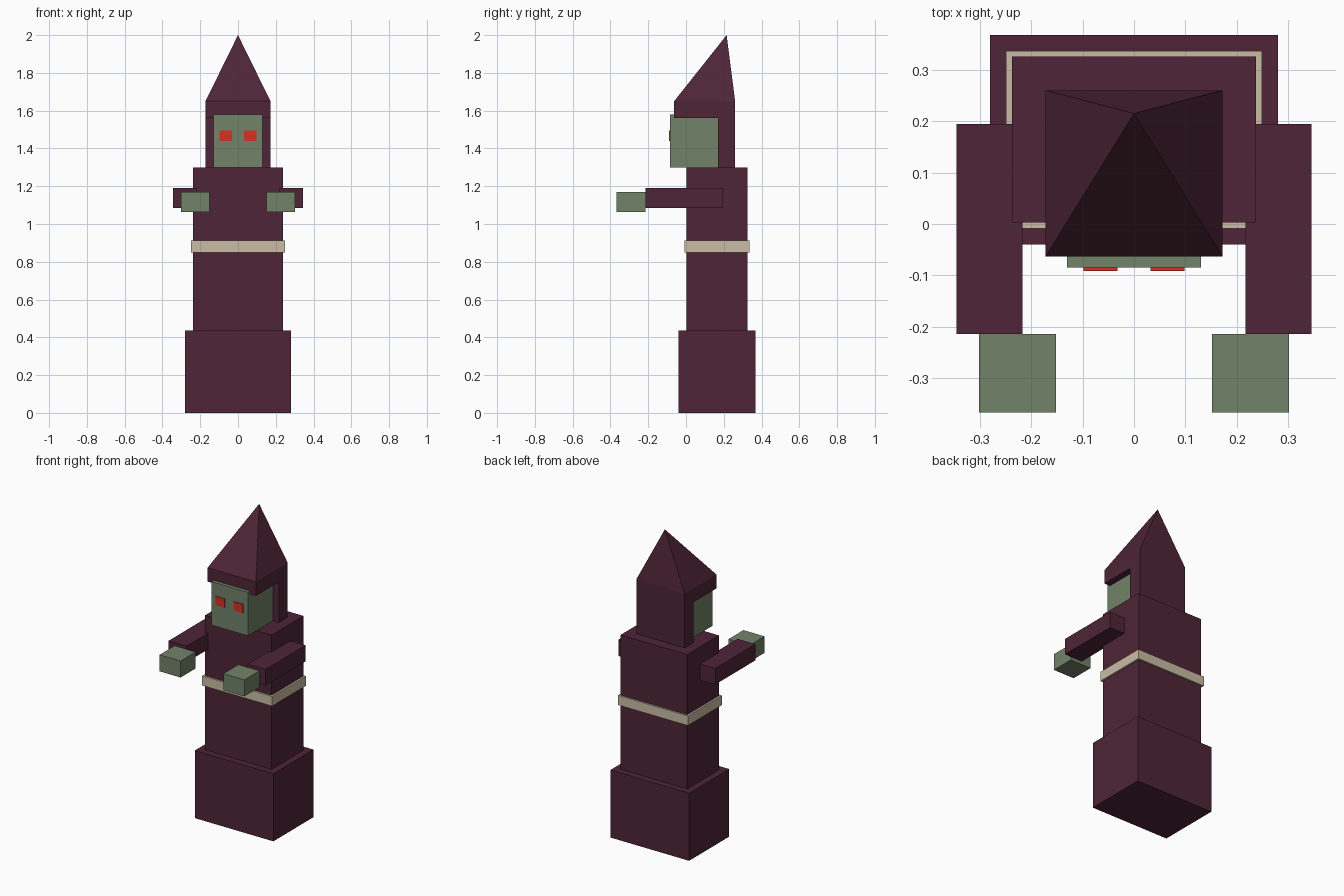
import bpy
import bmesh

if "Cube" in bpy.data.objects:
    bpy.data.objects.remove(bpy.data.objects["Cube"])


def material(name, rgb):
    m = bpy.data.materials.new(name)
    m.diffuse_color = (*rgb, 1.0)
    m.use_nodes = True
    m.node_tree.nodes["Principled BSDF"].inputs["Base Color"].default_value = m.diffuse_color
    return m


ROBE = material("dark plum", (0.077, 0.0185, 0.038))
SKIN = material("grey green", (0.168, 0.226, 0.143))
BELT = material("pale tan", (0.59, 0.505, 0.375))
EYE = material("red", (0.68, 0.03, 0.018))


def finish(name, bm, mat):
    bmesh.ops.recalc_face_normals(bm, faces=bm.faces)
    mesh = bpy.data.meshes.new(name)
    bm.to_mesh(mesh)
    bm.free()
    mesh.materials.append(mat)
    obj = bpy.data.objects.new(name, mesh)
    bpy.context.collection.objects.link(obj)
    return obj


def box(name, x, y, z, mat):
    """Box from (min, max) ranges on each axis."""
    bm = bmesh.new()
    bmesh.ops.create_cube(bm, size=1)
    for v in bm.verts:
        v.co = [r[0] if c < 0 else r[1] for c, r in zip(v.co, (x, y, z))]
    return finish(name, bm, mat)


# Robe: wide skirt, torso and belt
box("skirt", (-0.28, 0.28), (-0.04, 0.368), (0, 0.435), ROBE)
box("torso", (-0.237, 0.237), (0.003, 0.326), (0.435, 1.30), ROBE)
box("belt", (-0.249, 0.249), (-0.009, 0.337), (0.85, 0.912), BELT)

# Head
box("head", (-0.13, 0.13), (-0.085, 0.17), (1.30, 1.58), SKIN)

# Hood: L-shaped side profile extruded across, the top face drawn up to a point
bm = bmesh.new()
profile = [(0.17, 1.30), (0.26, 1.30), (0.26, 1.65),
           (-0.063, 1.65), (-0.063, 1.56), (0.17, 1.56)]
face = bm.faces.new([bm.verts.new((-0.172, y, z)) for y, z in profile])
ext = bmesh.ops.extrude_face_region(bm, geom=[face])
for v in ext["geom"]:
    if isinstance(v, bmesh.types.BMVert):
        v.co.x = 0.172
top = [f for f in bm.faces if all(abs(v.co.z - 1.65) < 1e-4 for v in f.verts)]
for v in bmesh.ops.poke(bm, faces=top)["verts"]:
    v.co = (0, 0.215, 2.0)
finish("hood", bm, ROBE)

# Mirrored arms, hands and eyes
for side, s in (("left", 1), ("right", -1)):
    def span(a, b):
        return tuple(sorted((s * a, s * b)))
    box(side + "_arm", span(0.217, 0.345), (-0.214, 0.195), (1.086, 1.19), ROBE)
    box(side + "_hand", span(0.152, 0.302), (-0.367, -0.214), (1.064, 1.17), SKIN)
    box(side + "_eye", span(0.032, 0.098), (-0.091, -0.084), (1.44, 1.495), EYE)
